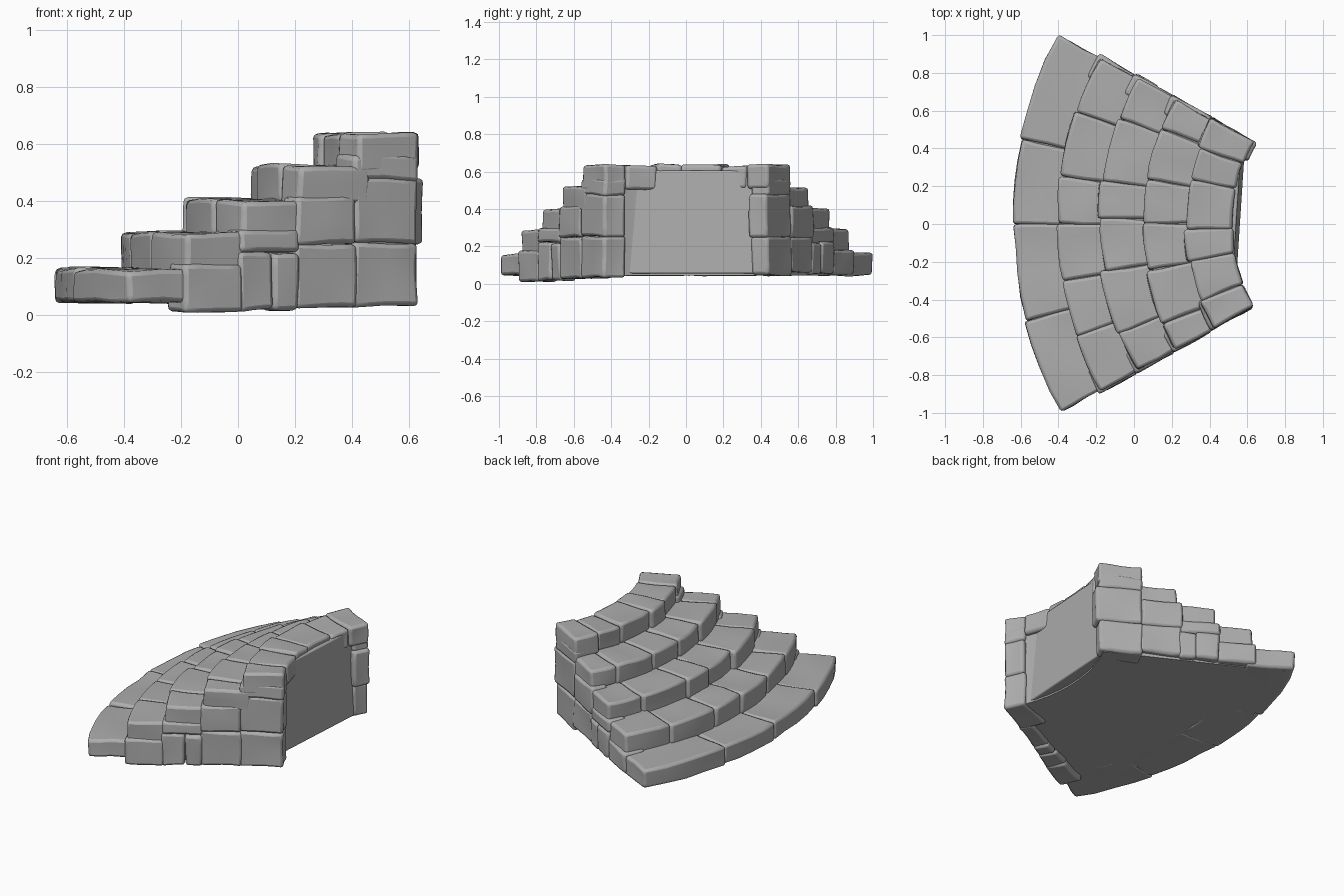
import bpy, bmesh, math, random
from mathutils import Vector, noise

if "Cube" in bpy.data.objects:
    bpy.data.objects.remove(bpy.data.objects["Cube"], do_unlink=True)

random.seed(4)
CENTRE_X = 1.42
TOPS = [0.165, 0.29, 0.41, 0.525, 0.638]
RADII = [2.065, 1.83, 1.61, 1.38, 1.15, 0.9]
END = 28.9
JOINTS = [[12.6, 0, -14.5],
          [19, 8, 0, -9.5, -19],
          [20.4, 8.2, 1, -9, -21],
          [21.7, 10, 0, -10.4, -22.6],
          [20.8, 12, -1.5, -10, -20.8]]

stone = bpy.data.materials.new("grey stone")
stone.use_nodes = True
GREY = (0.42, 0.42, 0.42, 1)
stone.diffuse_color = GREY
stone.node_tree.nodes["Principled BSDF"].inputs["Base Color"].default_value = GREY


def finish(name, bm, bevel):
    bmesh.ops.recalc_face_normals(bm, faces=bm.faces)
    mesh = bpy.data.meshes.new(name)
    bm.to_mesh(mesh)
    bm.free()
    mesh.materials.append(stone)
    obj = bpy.data.objects.new(name, mesh)
    bpy.context.collection.objects.link(obj)
    if bevel:
        mod = obj.modifiers.new("worn edges", "BEVEL")
        mod.width = bevel
        mod.segments = 2
        mod.limit_method = "ANGLE"
        mod.angle_limit = math.radians(50)
    bpy.ops.object.select_all(action="DESELECT")
    obj.select_set(True)
    bpy.context.view_layer.objects.active = obj
    bpy.ops.object.shade_smooth_by_angle(angle=math.radians(40))
    return obj


def stone_block(name, r_in, r_out, a0, a1, z0, z1, rough=0.012, bevel=0.016, cuts=3):
    """Curved block between two radii, two angles and two heights."""
    bm = bmesh.new()
    bmesh.ops.create_cube(bm, size=1)
    bmesh.ops.subdivide_edges(bm, edges=bm.edges, cuts=cuts, use_grid_fill=True)
    shift = Vector((random.random(), random.random(), random.random())) * 50
    for v in bm.verts:
        r = r_in + (r_out - r_in) * (v.co.x + 0.5)
        a = math.radians(a0 + (a1 - a0) * (v.co.y + 0.5))
        z = z0 + (z1 - z0) * (v.co.z + 0.5)
        v.co = (CENTRE_X - r * math.cos(a), r * math.sin(a), z)
        v.co += noise.noise_vector(v.co * 5 + shift) * rough
    return finish(name, bm, bevel)


# Solid core under each tread
for i in range(5):
    stone_block(f"core_{i + 1}", 0.93, RADII[i] - 0.04, -END + 1.2, END - 1.2,
                0.045, TOPS[i] - 0.025, rough=0, bevel=0, cuts=9)

# Treads, each an arc of worn blocks running back under the next tread
for i, joints in enumerate(JOINTS):
    edges = [END] + joints + [-END]
    bottom = TOPS[i - 1] - 0.02 if i else 0.045
    back = RADII[i + 1] - (0.05 if i < 4 else 0)
    for k in range(len(edges) - 1):
        stone_block(f"step_{i + 1}_block_{k + 1}", back,
                    RADII[i] + random.uniform(-0.012, 0.012),
                    edges[k + 1], edges[k], bottom,
                    TOPS[i] + random.uniform(-0.01, 0.004))

# End walls below the treads, on both sides
for side, label, base in ((-1, "right", 0.012), (1, "left", 0.05)):
    for i in range(1, 4):
        split = (0.18, 0.22, 0.25)[i - 1]
        r0, r1 = RADII[i + 1], RADII[i] + 0.015
        a0, a1 = side * (END - 4), side * (END + 0.4)
        middle = (r0 + r1) / 2 - 0.02
        spans = [(r0, middle), (middle, r1)] if i == 2 else [(r0, r1)]
        for k, (s0, s1) in enumerate(spans):
            stone_block(f"{label}_wall_{i}_lower_{k + 1}", s0, s1, a0, a1,
                        base + 0.006 * (i - 1), split)
        if i > 1:
            stone_block(f"{label}_wall_{i}_upper", r0, r1, a0, a1,
                        split, TOPS[i - 1] + 0.01)
    # Stacked corner stones at the back
    inner = 20.8 if side < 0 else 22.5
    for k, (z0, z1) in enumerate(((base * 0.4 + 0.025, 0.255), (0.25, 0.48), (0.47, 0.56))):
        out = 0.02 if side > 0 and k == 1 else 0
        stone_block(f"{label}_corner_{k + 1}", 0.9 - out, RADII[4] + 0.01,
                    side * inner, side * (END + 0.3), z0, z1)

# Flat back panel, slightly skewed between the corner stones
bm = bmesh.new()
corners = [(0.585, 0.37), (0.54, -0.32), (0.45, -0.32), (0.45, 0.37)]
face = bm.faces.new([bm.verts.new((x, y, 0.055)) for x, y in corners])
top = bmesh.ops.extrude_face_region(bm, geom=[face])["geom"]
for v in top:
    if isinstance(v, bmesh.types.BMVert):
        v.co.z = 0.605
        v.co.x -= 0.02
finish("back_panel", bm, 0.008)
